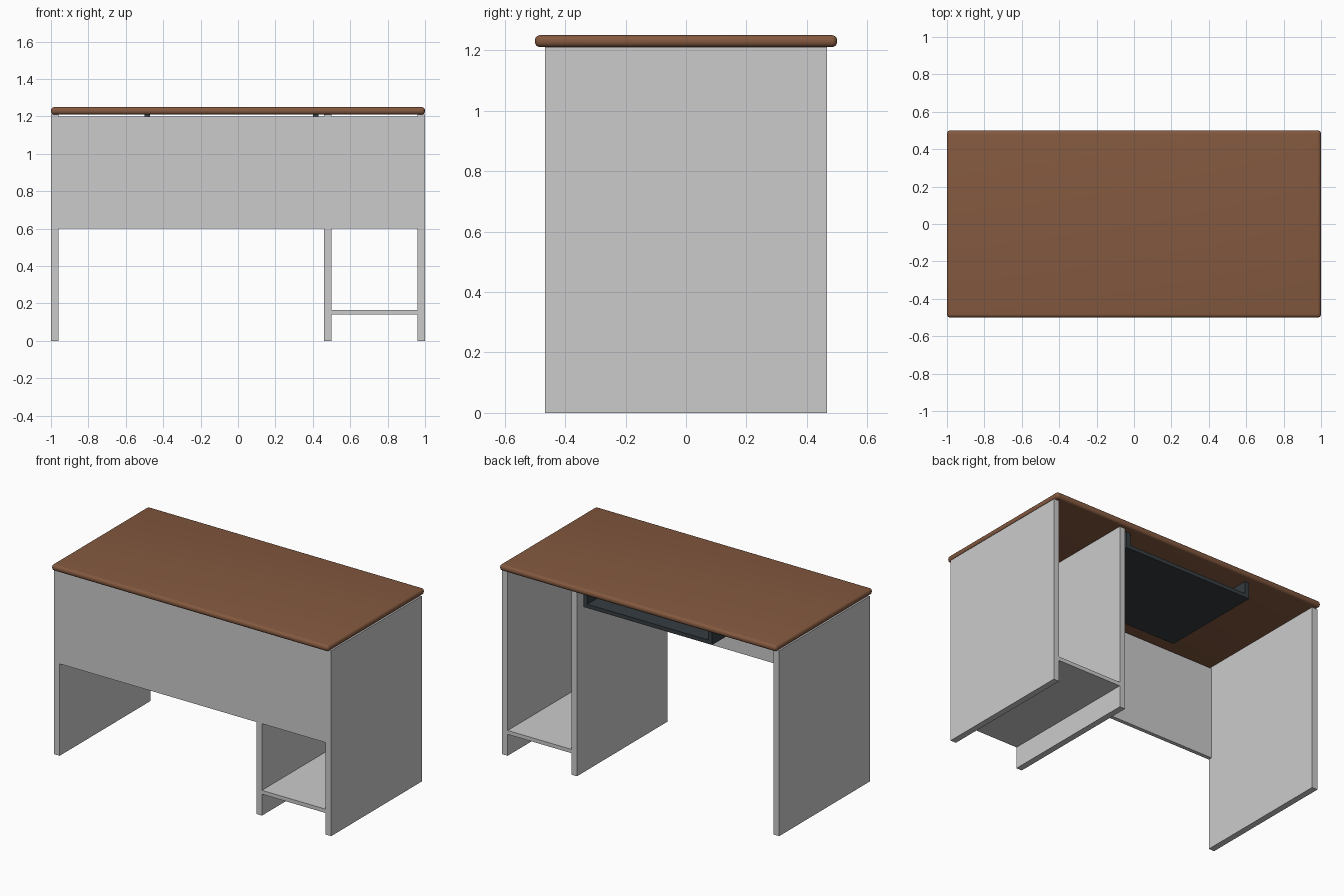
import bpy

if "Cube" in bpy.data.objects:
    bpy.data.objects.remove(bpy.data.objects["Cube"])


def material(name, rgb):
    m = bpy.data.materials.new(name)
    m.diffuse_color = (*rgb, 1)
    m.use_nodes = True
    m.node_tree.nodes["Principled BSDF"].inputs["Base Color"].default_value = m.diffuse_color
    return m


def box(name, x, y, z, mat=None):
    """Box from (min, max) extents on each axis."""
    bpy.ops.mesh.primitive_cube_add(
        size=1, location=[(a + b) / 2 for a, b in (x, y, z)])
    ob = bpy.context.object
    ob.name = name
    ob.scale = [b - a for a, b in (x, y, z)]
    bpy.ops.object.transform_apply(location=False, rotation=False, scale=True)
    if mat:
        ob.data.materials.append(mat)
    return ob


wood = material("brown_wood", (0.23, 0.10, 0.05))
dark = material("dark_tray", (0.035, 0.045, 0.052))

# Rounded desk top
top = box("desk_top", (-1, 1), (-0.5, 0.5), (1.21, 1.25), wood)
bev = top.modifiers.new("rounding", "BEVEL")
bev.width = 0.018
bev.segments = 5
bpy.ops.object.modifier_apply(modifier="rounding")
bpy.ops.object.shade_smooth_by_angle()

# Upright panels
depth = (-0.467, 0.467)
for name, x in (("left_panel", -1), ("divider_panel", 0.46), ("right_panel", 0.96)):
    box(name, (x, x + 0.04), depth, (0, 1.21))

# Front modesty panel, in the two bays between the uprights
box("front_panel_wide", (-0.96, 0.46), (-0.467, -0.442), (0.6, 1.2))
box("front_panel_narrow", (0.5, 0.96), (-0.467, -0.442), (0.6, 1.2))

# Low shelf in the right bay
box("low_shelf", (0.5, 0.96), depth, (0.14, 0.165))

# Keyboard tray hung under the top, open at front and back
tray_y = (-0.24, 0.445)
box("tray_floor", (-0.5, 0.43), tray_y, (1.105, 1.13), dark)
for name, x in (("tray_left_side", -0.5), ("tray_right_side", 0.4)):
    box(name, (x, x + 0.03), tray_y, (1.13, 1.21), dark)
